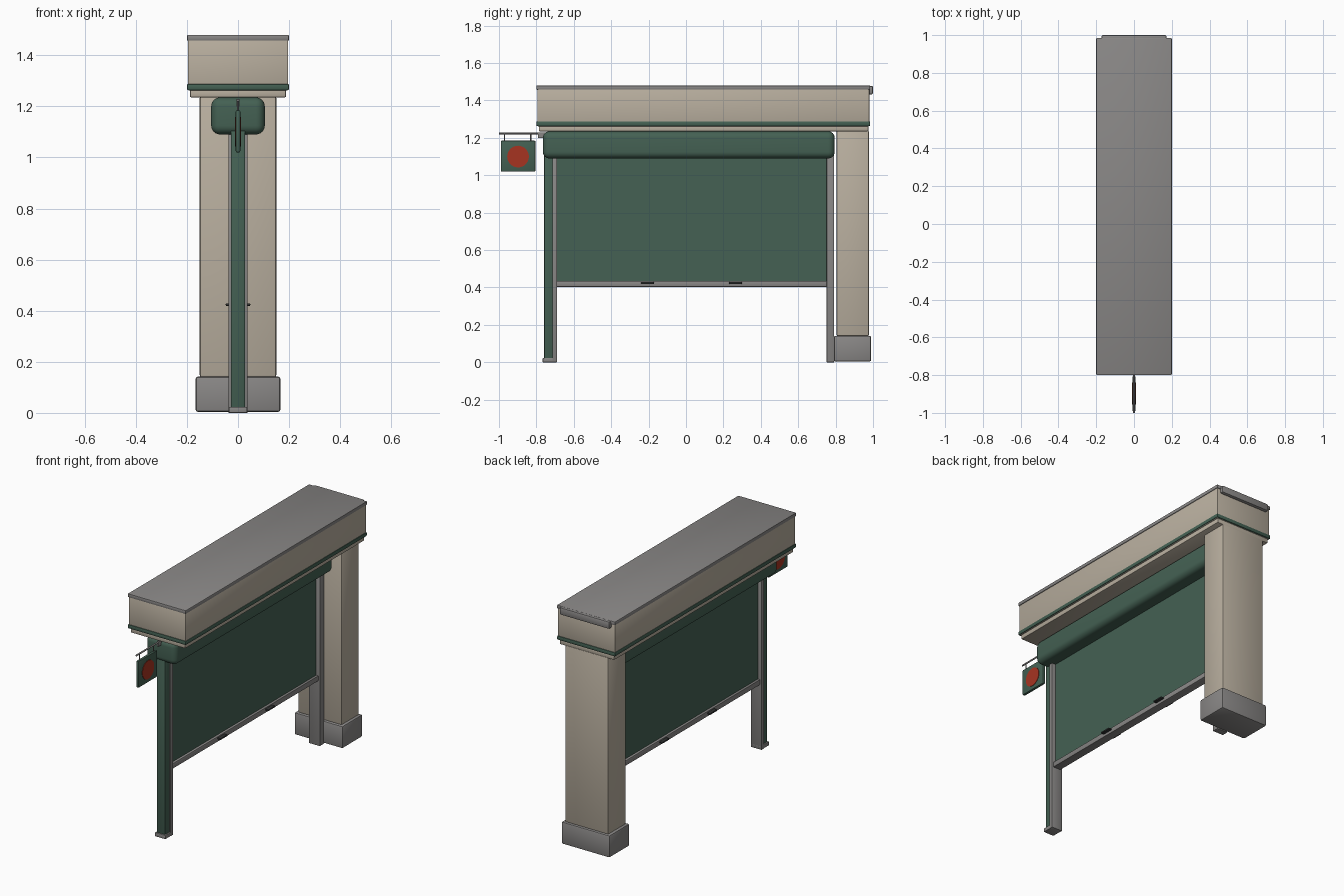
import bpy, math
from mathutils import Matrix

if "Cube" in bpy.data.objects:
    bpy.data.objects.remove(bpy.data.objects["Cube"])


def material(name, r, g, b):
    m = bpy.data.materials.new(name)
    m.diffuse_color = (*[(c / 255) ** 2.2 for c in (r, g, b)], 1)
    m.use_nodes = True
    m.node_tree.nodes["Principled BSDF"].inputs["Base Color"].default_value = m.diffuse_color
    return m


BEIGE = material("warm stone", 184, 174, 158)
GREY = material("grey metal", 136, 134, 133)
GREEN = material("dark green", 70, 97, 84)
RED = material("brick red", 165, 55, 38)
DARK = material("dark iron", 52, 54, 54)


def finish(obj, name, mat, bevel=0, segments=2):
    obj.name = name
    obj.data.materials.append(mat)
    if bevel:
        mod = obj.modifiers.new("bevel", "BEVEL")
        mod.width, mod.segments = bevel, segments
        bpy.ops.object.modifier_apply(modifier=mod.name)
    bpy.ops.object.shade_smooth_by_angle(angle=math.radians(35))
    return obj


def box(name, x, y, z, mat, bevel=0.0, segments=2):
    """Box from (min, max) ranges on each axis."""
    bpy.ops.mesh.primitive_cube_add(size=1)
    obj = bpy.context.object
    size = [r[1] - r[0] for r in (x, y, z)]
    mid = [(r[1] + r[0]) / 2 for r in (x, y, z)]
    obj.data.transform(Matrix.Translation(mid) @ Matrix.Diagonal((*size, 1)))
    return finish(obj, name, mat, bevel, segments)


def rod(name, centre, radius, length, axis, mat, sides=12):
    bpy.ops.mesh.primitive_cylinder_add(vertices=sides, radius=radius, depth=length)
    obj = bpy.context.object
    turn = {"X": Matrix.Rotation(math.pi / 2, 4, "Y"),
            "Y": Matrix.Rotation(math.pi / 2, 4, "X"),
            "Z": Matrix.Identity(4)}[axis]
    obj.data.transform(Matrix.Translation(centre) @ turn)
    return finish(obj, name, mat)


def sym(w):
    return (-w, w)


# Overhead beam with its trim
box("beam_soffit", sym(0.188), (-0.787, 0.975), (1.235, 1.27), BEIGE, 0.005)
box("beam", sym(0.196), (-0.795, 0.98), (1.262, 1.462), BEIGE, 0.004)
box("beam_band", sym(0.2), (-0.8, 0.985), (1.263, 1.288), GREEN, 0.006)
box("beam_cap", sym(0.2), (-0.8, 0.985), (1.457, 1.48), GREY, 0.005)
box("rear_cap_lip", sym(0.172), (0.97, 1.0), (1.432, 1.478), GREY, 0.008)

# Rear column on its plinth
box("column", sym(0.15), (0.805, 0.978), (0.14, 1.24), BEIGE, 0.008)
box("plinth", sym(0.166), (0.79, 0.99), (0.004, 0.142), GREY, 0.009)

# Shutter housing, curtain and bottom bar
box("shutter_housing", sym(0.105), (-0.765, 0.795), (1.09, 1.235), GREEN, 0.035, 6)
box("shutter_curtain", sym(0.012), (-0.70, 0.76), (0.425, 1.11), GREEN)
box("bottom_bar", sym(0.027), (-0.695, 0.755), (0.403, 0.436), GREY, 0.004)
for side in (-1, 1):
    for y in (-0.205, 0.265):
        box("handle", sorted((side * 0.025, side * 0.048)),
            (y - 0.035, y + 0.035), (0.419, 0.429), DARK, 0.003)

# Guide rails, front post and foot
box("front_rail", sym(0.037), (-0.715, -0.69), (0.0, 1.11), GREY, 0.002)
box("rear_rail", sym(0.037), (0.752, 0.792), (0.0, 1.11), GREY, 0.002)
box("front_post", sym(0.028), (-0.758, -0.71), (0.01, 1.11), GREEN, 0.005)
box("post_foot", sym(0.036), (-0.766, -0.69), (0.0, 0.024), GREY, 0.003)

# Hanging sign with a round panel on both faces
box("sign_board", sym(0.009), (-0.99, -0.805), (1.02, 1.185), GREEN, 0.005)
for side in (-1, 1):
    rod("sign_disc", (side * 0.0095, -0.898, 1.1), 0.058, 0.004, "X", RED, 32)
rod("sign_bracket", (0, -0.89, 1.224), 0.005, 0.22, "Y", GREY)
box("bracket_mount", sym(0.005), (-0.79, -0.75), (1.2, 1.229), GREY)
for y in (-0.97, -0.83):
    rod("sign_hanger", (0, y, 1.204), 0.003, 0.045, "Z", GREY, 8)
